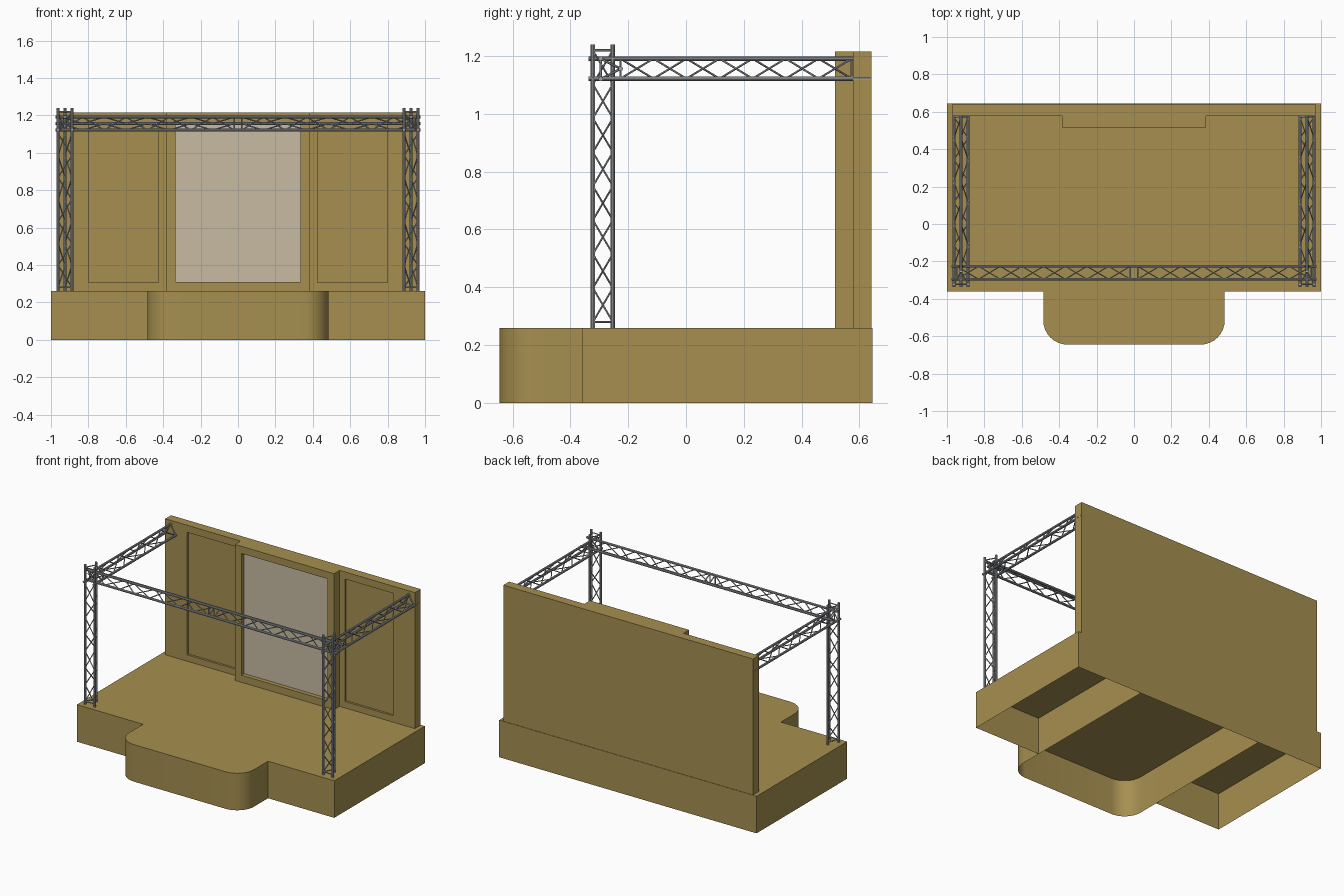
import bpy, bmesh
from math import sin, cos, pi
from mathutils import Vector

if "Cube" in bpy.data.objects:
    bpy.data.objects.remove(bpy.data.objects["Cube"])


def material(name, color):
    m = bpy.data.materials.new(name)
    m.diffuse_color = (*color, 1)
    m.use_nodes = True
    m.node_tree.nodes["Principled BSDF"].inputs["Base Color"].default_value = m.diffuse_color
    return m


WOOD = material("wood", (0.38, 0.275, 0.08))
SCREEN = material("screen_surface", (0.58, 0.50, 0.36))
STEEL = material("steel", (0.36, 0.37, 0.39))


def finish(name, bm, mats, smooth=False):
    me = bpy.data.meshes.new(name)
    bm.to_mesh(me)
    bm.free()
    ob = bpy.data.objects.new(name, me)
    bpy.context.collection.objects.link(ob)
    for m in mats:
        me.materials.append(m)
    if smooth:
        bpy.ops.object.select_all(action='DESELECT')
        ob.select_set(True)
        bpy.context.view_layer.objects.active = ob
        bpy.ops.object.shade_smooth_by_angle(angle=0.6)
    return ob


def prism(outline, z0, z1):
    """Closed vertical prism over a counter-clockwise outline."""
    bm = bmesh.new()
    low = [bm.verts.new((x, y, z0)) for x, y in outline]
    top = [bm.verts.new((x, y, z1)) for x, y in outline]
    n = len(outline)
    bm.faces.new(top)
    bottom = bm.faces.new(low[::-1])
    sides = [bm.faces.new((low[i], low[(i + 1) % n], top[(i + 1) % n], top[i]))
             for i in range(n)]
    return bm, bottom, sides


# Stage platform: open underneath, with a rounded apron at the front
R, AX, AY = 0.13, 0.485, -0.645


def corner(cx, a0):
    return [(cx + R * cos(a0 + i * pi / 16), AY + R + R * sin(a0 + i * pi / 16))
            for i in range(9)]


outline = [(-1, -0.36), (-AX, -0.36), *corner(-AX + R, pi), *corner(AX - R, 1.5 * pi),
           (AX, -0.36), (1, -0.36), (1, 0.645), (-1, 0.645)]
bm, bottom, _ = prism(outline, 0, 0.26)
bm.faces.remove(bottom)
finish("stage_platform", bm, [WOOD], smooth=True)

# Partitions under the stage
for side, x in (("left", -AX), ("right", AX)):
    bm = bmesh.new()
    bm.faces.new([bm.verts.new((x, y, z)) for y, z in
                  ((-0.36, 0), (0.645, 0), (0.645, 0.26), (-0.36, 0.26))])
    finish(f"under_stage_partition_{side}", bm, [WOOD])

# Back wall: T-shaped plan, recessed side panels and a central screen
WY, CY = 0.578, 0.516
outline = [(-0.97, WY), (-0.385, WY), (-0.385, CY), (0.385, CY), (0.385, WY),
           (0.97, WY), (0.97, 0.642), (-0.97, 0.642)]
bm, _, sides = prism(outline, 0.26, 1.215)


def recess(face, x0, x1, z0, z1, depth, mat=0):
    bmesh.ops.inset_individual(bm, faces=[face], thickness=0.02)
    c = face.calc_center_median()
    for v in face.verts:
        v.co.x = x0 if v.co.x < c.x else x1
        v.co.z = z0 if v.co.z < c.z else z1
    inner = bmesh.ops.extrude_discrete_faces(bm, faces=[face])["faces"][0]
    rim = list(inner.verts)
    edges = list(inner.edges)
    outer = [v.co.copy() for v in rim]
    for v in rim:
        v.co.y += depth
    inner.material_index = mat
    return outer


def recess_with_sides(face, *args, mat=0):
    # Detached inner face gets its reveal walls only if extrusion left none
    recess(face, *args, mat=mat)


recess_with_sides(sides[0], -0.80, -0.425, 0.305, 1.165, 0.015)
recess_with_sides(sides[4], 0.425, 0.80, 0.305, 1.165, 0.015)
recess_with_sides(sides[2], -0.335, 0.335, 0.31, 1.165, 0.03, mat=1)
finish("back_wall", bm, [WOOD, SCREEN])


# Triangular lattice trusses
def tube(bm, a, b, r, n):
    d = b - a
    mat = d.to_track_quat('Z', 'Y').to_matrix().to_4x4()
    mat.translation = (a + b) / 2
    bmesh.ops.create_cone(bm, cap_ends=True, segments=n, radius1=r, radius2=r,
                          depth=d.length, matrix=mat)


def truss(name, start, end, u, v, sections, steps):
    """Chords at -u, +u and v around the axis; each section is a laced span."""
    start, end, u, v = map(Vector, (start, end, u, v))
    axis = (end - start).normalized()
    bm = bmesh.new()
    offs = (-u, u, v)
    for o in offs:
        tube(bm, start + o, end + o, 0.008, 10)
    for s0, s1 in sections:
        for p, q in ((0, 1), (1, 2), (2, 0)):
            pts = [start + axis * (s0 + (s1 - s0) * i / steps) + offs[(p, q)[i % 2]]
                   for i in range(steps + 1)]
            for a, b in zip(pts, pts[1:]):
                tube(bm, a, b, 0.0035, 6)
            for s in (s0, s1):
                tube(bm, start + axis * s + offs[p], start + axis * s + offs[q], 0.004, 6)
    finish(name, bm, [STEEL], smooth=True)


for side, sx in (("left", -1), ("right", 1)):
    x = sx * 0.925
    truss(f"column_truss_{side}", (x, -0.322, 0.26), (x, -0.322, 1.24),
          (sx * 0.037, 0, 0), (0, 0.069, 0), [(0.02, 0.96)], 8)
    truss(f"side_beam_truss_{side}", (x, -0.337, 1.122), (x, 0.64, 1.122),
          (sx * 0.038, 0, 0), (0, 0, 0.069), [(0.11, 0.91)], 7)
truss("front_beam_truss", (-0.977, -0.295, 1.156), (0.977, -0.295, 1.156),
      (0, 0, 0.035), (0, 0.069, 0), [(0.03, 0.957), (0.997, 1.924)], 8)
